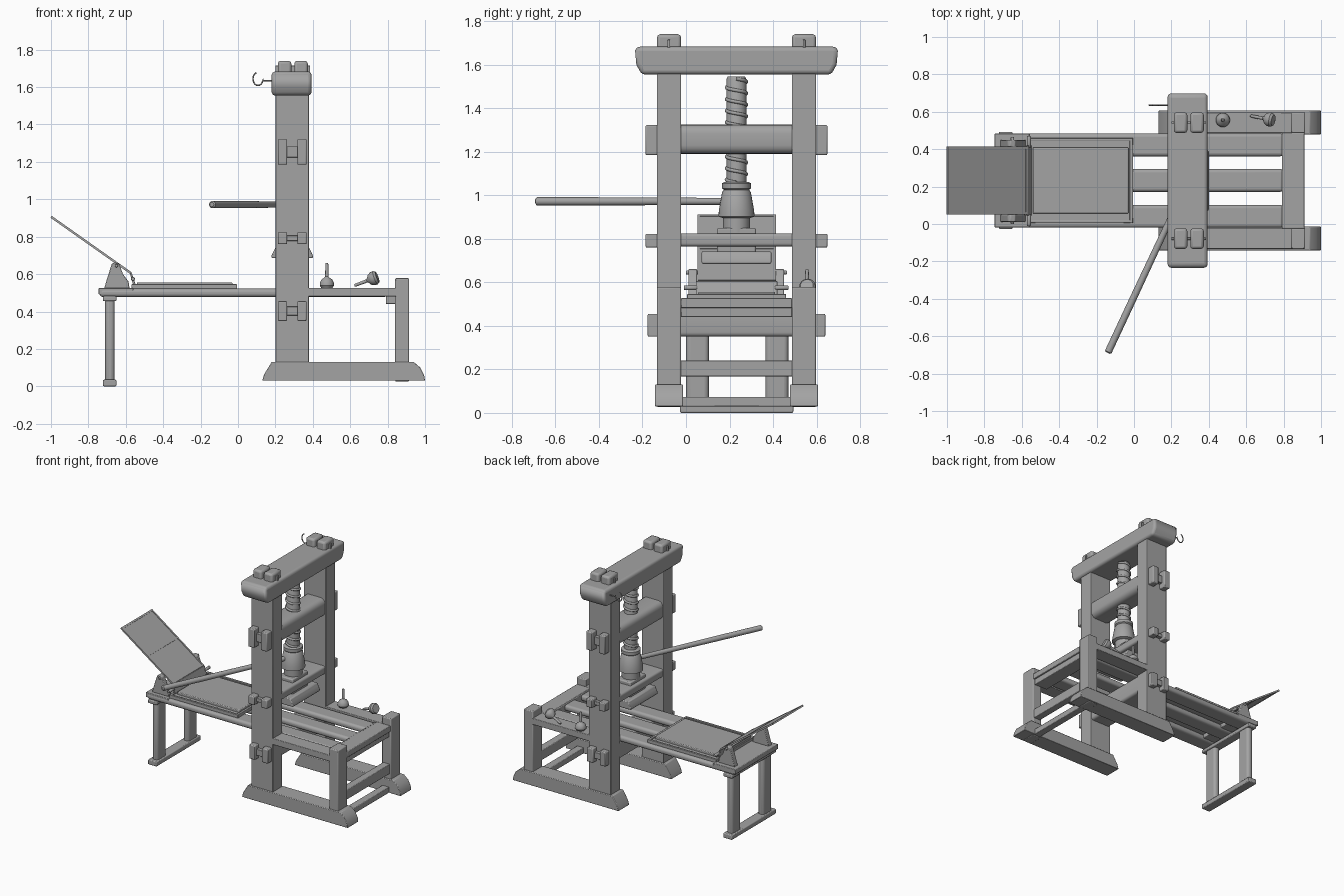
import bpy, bmesh, math
from mathutils import Vector

if "Cube" in bpy.data.objects:
    bpy.data.objects.remove(bpy.data.objects["Cube"])

C = 0.232          # centre line of the press in y
SX = 0.29          # screw axis in x
GREY = bpy.data.materials.new("dark_grey")
GREY.diffuse_color = (.37, .37, .37, 1)
GREY.use_nodes = True
GREY.node_tree.nodes["Principled BSDF"].inputs["Base Color"].default_value = GREY.diffuse_color


def finish(name, bm, bevel=0.0, seg=2, smooth=True):
    bmesh.ops.recalc_face_normals(bm, faces=bm.faces)
    me = bpy.data.meshes.new(name)
    bm.to_mesh(me)
    bm.free()
    me.materials.append(GREY)
    ob = bpy.data.objects.new(name, me)
    bpy.context.collection.objects.link(ob)
    if bevel:
        m = ob.modifiers.new("bevel", 'BEVEL')
        m.width, m.segments, m.limit_method = bevel, seg, 'ANGLE'
    if smooth:
        bpy.ops.object.select_all(action='DESELECT')
        ob.select_set(True)
        bpy.context.view_layer.objects.active = ob
        bpy.ops.object.shade_smooth_by_angle(angle=math.radians(35))
    return ob


def box(name, x, y, z, bevel=0.004, seg=2):
    bm = bmesh.new()
    bmesh.ops.create_cube(bm, size=1)
    for v in bm.verts:
        for i, r in enumerate((x, y, z)):
            v.co[i] = (r[0] + r[1]) / 2 + v.co[i] * abs(r[1] - r[0])
    return finish(name, bm, bevel, seg)


def prism(name, pts, axis, a, b, bevel=0.004, seg=2):
    """Extrude a profile: axis 'x' takes (y, z) points, axis 'y' takes (x, z) points."""
    bm = bmesh.new()
    put = (lambda p: (a, *p)) if axis == 'x' else (lambda p: (p[0], a, p[1]))
    f = bm.faces.new([bm.verts.new(put(p)) for p in pts])
    g = bmesh.ops.extrude_face_region(bm, geom=[f])['geom']
    d = (b - a, 0, 0) if axis == 'x' else (0, b - a, 0)
    bmesh.ops.translate(bm, vec=d, verts=[v for v in g if isinstance(v, bmesh.types.BMVert)])
    bm.faces.new([v for v in f.verts]) if not f.is_valid else None
    return finish(name, bm, bevel, seg)


def beam(name, x, y, z, r, seg=4):
    """Beam along y with rounded long edges."""
    (x0, x1), (z0, z1) = x, z
    pts = []
    for cx, cz, a0 in ((x1 - r, z1 - r, 0), (x0 + r, z1 - r, 90), (x0 + r, z0 + r, 180), (x1 - r, z0 + r, 270)):
        for k in range(seg + 1):
            a = math.radians(a0 + 90 * k / seg)
            pts.append((cx + r * math.cos(a), cz + r * math.sin(a)))
    return prism(name, pts, 'y', y[0], y[1], 0)


def lathe(name, prof, origin, direction=(0, 0, 1), n=32):
    """Revolve (radius, height) points about an axis."""
    bm = bmesh.new()
    q = Vector(direction).to_track_quat('Z', 'Y')
    rings = [[bm.verts.new(Vector(origin) + q @ Vector((r * math.cos(2 * math.pi * i / n),
              r * math.sin(2 * math.pi * i / n), h))) for i in range(n)] for r, h in prof]
    for lo, hi in zip(rings, rings[1:]):
        for i in range(n):
            bm.faces.new((lo[i], lo[(i + 1) % n], hi[(i + 1) % n], hi[i]))
    bm.faces.new(rings[0])
    bm.faces.new(rings[-1])
    return finish(name, bm)


def rod(name, a, b, r, n=16):
    d = Vector(b) - Vector(a)
    return lathe(name, [(r * .8, 0), (r, r * .3), (r, d.length - r * .3), (r * .8, d.length)], a, d, n)


def wire(name, pts, r):
    cu = bpy.data.curves.new(name, 'CURVE')
    cu.dimensions, cu.bevel_depth, cu.bevel_resolution, cu.use_fill_caps = '3D', r, 3, True
    cu.materials.append(GREY)
    sp = cu.splines.new('POLY')
    sp.points.add(len(pts) - 1)
    for p, co in zip(sp.points, pts):
        p.co = (*co, 1)
    ob = bpy.data.objects.new(name, cu)
    bpy.context.collection.objects.link(ob)
    return ob


# Both sides of the main frame
for s, side in ((-1, "front"), (1, "back")):
    yy = lambda a, b: sorted((C + s * a, C + s * b))
    Y = yy(.255, .365)
    box(side + "_post", (.20, .38), Y, (.10, 1.60))
    foot = [(.13, .03), (.14, .065), (.18, .13), (.94, .13), (.975, .10), (.995, .06), (1.0, .03)]
    prism(side + "_foot", foot, 'y', *yy(.246, .374))
    box(side + "_end_leg", (.84, .915), Y, (.026, .578), .006)
    box(side + "_side_rail", (.37, .85), Y, (.48, .527))
    # Paired tenons on top of the cap, with a pin
    for x0 in (.213, .301):
        box(side + "_cap_tenon", (x0, x0 + .072), Y, (1.60, 1.74), .014)
    box(side + "_cap_pin", (.20, .385), yy(.305, .317), (1.66, 1.715), .002)
    # Paired tenons of the cross beams, with wedges
    for nm, z0, z1, out in (("head", 1.185, 1.322, .418), ("till", .76, .823, .418), ("winter", .35, .455, .408)):
        for x0 in (.213, .317):
            box(f"{side}_{nm}_tenon", (x0, x0 + .05), yy(.35, out), (z0, z1), .006)
        m, h = (z0 + z1) / 2, (z1 - z0) * .22
        box(f"{side}_{nm}_wedge", (.25, .33), yy(.35, .39), (m - h, m + h), .003)

# Cap with undercut ends
h = .466
cap = [(C - h, 1.665), (C - h + .006, 1.683), (C + h - .006, 1.683), (C + h, 1.665),
       (C + h - .006, 1.60), (C + h - .03, 1.555), (C - h + .03, 1.555), (C - h + .006, 1.60)]
prism("cap", cap, 'x', .18, .393, .022, 4)

# Cross beams between the posts
inner = (C - .26, C + .26)
beam("head_beam", (.205, .375), inner, (1.19, 1.325), .04)
beam("till_beam", (.205, .375), inner, (.765, .825), .015)
beam("winter_beam", (.205, .375), inner, (.35, .485), .02)

# Cross bars between the end legs
box("end_top_bar", (.79, .90), (C - .256, C + .256), (.44, .525))
box("end_top_bar_ledge", (.80, .912), (C - .256, C + .256), (.483, .527))
box("end_middle_bar", (.85, .905), inner, (.168, .24))
box("end_bottom_bar", (.85, .905), inner, (.03, .073))

# Three bed rails
for y0, nm in ((-.020, "front"), (.172, "middle"), (.362, "back")):
    box(nm + "_bed_rail", (-.74, .80), (y0, y0 + .122), (.478, .522), .018, 4)
box("bed_end_bar", (-.745, -.56), (-.018, .484), (.49, .526))

# Outer bed stand
for y0 in (0, .365):
    box("stand_leg", (-.71, -.66), (y0, y0 + .105), (.01, .485), .02, 4)
box("stand_foot", (-.722, -.65), (-.027, .493), (0, .036), .006)
box("stand_top", (-.722, -.65), (-.027, .493), (.455, .482), .006)

# Carriage with raised rim and type bed
box("carriage_plank", (-.57, -.005), (.005, .46), (.52, .538), .003)
for nm, x, y in (("left", (-.57, -.552), (.005, .46)), ("right", (-.023, -.005), (.005, .46)),
                 ("front", (-.56, -.01), (.005, .022)), ("back", (-.56, -.01), (.443, .46))):
    box("carriage_rim_" + nm, x, y, (.525, .546), .003)
box("type_bed", (-.54, -.03), (.055, .41), (.53, .556), .005)

# Hinge brackets and axle
for y0 in (.012, .412):
    prism("hinge_bracket", [(-.715, .524), (-.705, .56), (-.675, .655), (-.66, .663), (-.635, .655),
                            (-.615, .60), (-.585, .56), (-.58, .524)], 'y', y0, y0 + .038)
rod("bracket_axle", (-.65, .0, .645), (-.65, .464, .645), .009)
for y0 in (-.01, .41):
    rod("hinge_pin", (-.562, y0, .575), (-.562, y0 + .06, .575), .011)
prism("hinge_plate", [(-.578, .605), (-.568, .605), (-.548, .545), (-.56, .54)], 'y', .045, .42, .002)

# Raised lid in two leaves
a, b = Vector((-.572, 0, .605)), Vector((-1, 0, .907))
n = Vector((.302, 0, .428)).normalized()


def leaf(name, t0, t1, y0, y1, th):
    p = [a.lerp(b, t0) - n * th, a.lerp(b, t1) - n * th, a.lerp(b, t1) + n * th, a.lerp(b, t0) + n * th]
    prism(name, [(v.x, v.z) for v in p], 'y', y0, y1, 0)


leaf("lower_leaf", 0, .495, .055, .41, .003)
leaf("upper_leaf", .505, 1, .06, .405, .003)
for y0 in (.052, .402):
    leaf("leaf_side_bar", 0, .998, y0, y0 + .012, .006)
for t in (0, .485, .975):
    leaf("leaf_cross_bar", t, t + .022, .055, .41, .006)

# Screw with thread, socket and platen
lathe("screw", [(.045, 0), (.045, .50), (.04, .51)], (SX, C, 1.035))
turns, N = 9, 24
thread = []
for i in range(turns * N + 1):
    t = 2 * math.pi * i / N
    thread.append((SX + .046 * math.cos(t), C + .046 * math.sin(t), 1.535 - .053 * i / N))
wire("screw_thread", thread, .008)
lathe("screw_socket", [(.05, .745), (.05, .825), (.062, .83), (.062, .895), (.083, .902), (.081, .93), (.066, 1.015),
                       (.058, 1.025), (.066, 1.032), (.066, 1.055), (.055, 1.062)], (SX, C, 0))
platen = [(.18, .685), (.18, .70), (.192, .725), (.20, .742), (.38, .742), (.388, .725), (.40, .70), (.40, .685)]
prism("platen", platen, 'y', C - .16, C + .16, .006)
box("platen_hanger", (.23, .35), (C - .09, C + .09), (.735, .85), .008)

# Pull bar
lathe("pull_bar", [(.012, 0), (.019, .006), (.019, .3), (.016, .95), (.016, 1.01), (.012, 1.016)],
      (-.14, -.689, .972), (.43, .921, 0), 20)

# Ink balls on the back rail
dome = [(.03, 0), (.038, .012), (.037, .028), (.028, .045), (.014, .054), (.009, .06), (.008, .125), (.006, .132)]
lathe("standing_ink_ball", dome, (.475, .556, .527), (0, 0, 1), 24)
lathe("lying_ink_ball", dome, (.745, .555, .585), (-.9, .17, -.34), 24)

# Wire hook on the cap
hook = [(.19, .636, 1.634), (.135, .636, 1.634)]
for k in range(15):
    t = math.radians(-18 * k)
    hook.append((.107 + .027 * math.cos(t), .636, 1.644 + .035 * math.sin(t)))
wire("cap_hook", hook, .004)
